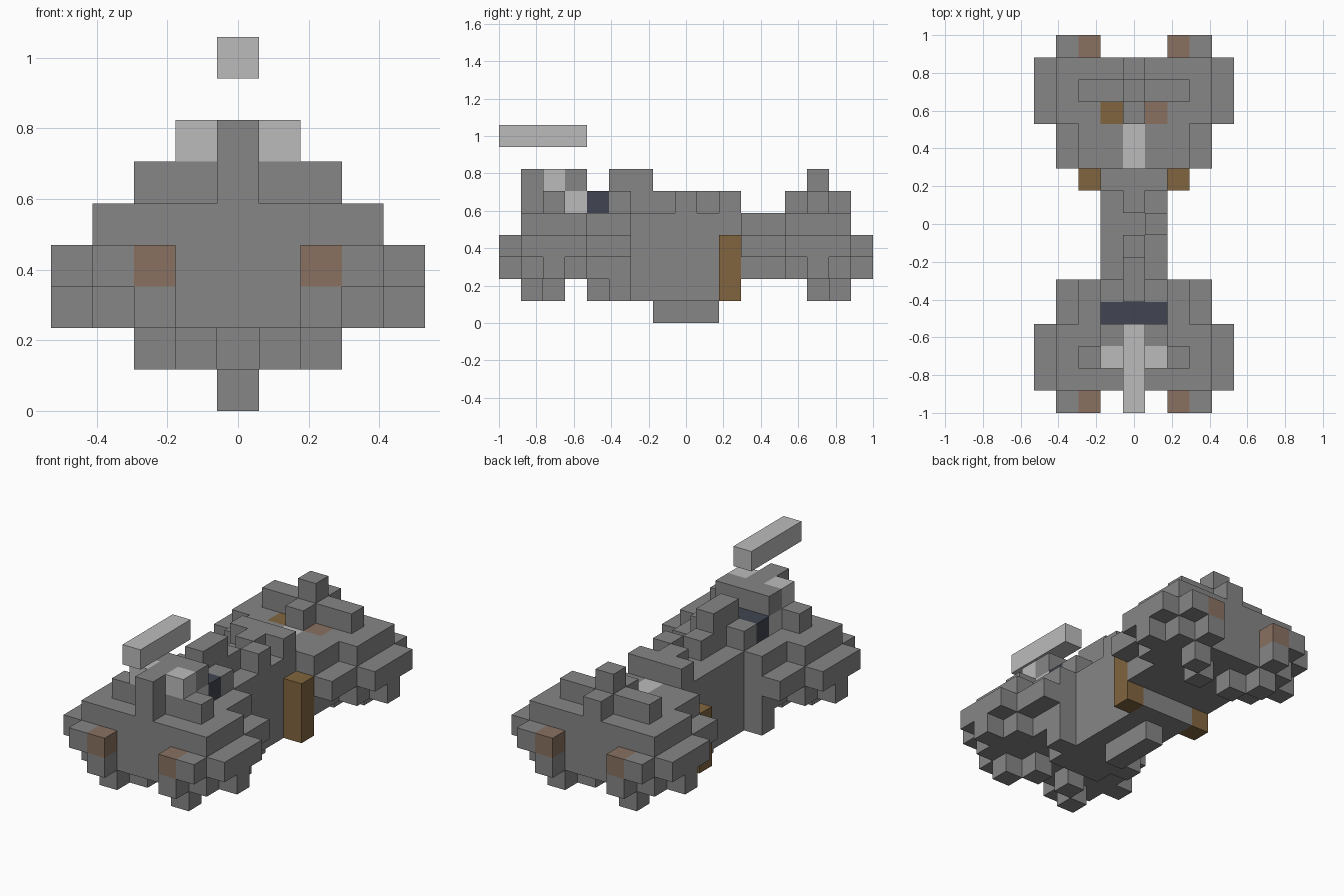
import bpy
import bmesh
from mathutils import Vector

CELL = 2 / 17

cube = bpy.data.objects.get("Cube")
if cube:
    bpy.data.objects.remove(cube, do_unlink=True)


def material(name, rgb):
    mat = bpy.data.materials.new(name)
    mat.use_nodes = True
    mat.diffuse_color = (*rgb, 1)
    shader = mat.node_tree.nodes["Principled BSDF"]
    shader.inputs["Base Color"].default_value = (*rgb, 1)
    shader.inputs["Roughness"].default_value = 0.8
    return mat


grey = material("hull grey", (0.24, 0.24, 0.24))
light = material("light grey", (0.5, 0.5, 0.5))
brown = material("bronze brown", (0.22, 0.13, 0.05))
red = material("dusty red brown", (0.25, 0.165, 0.12))
dark = material("dark glass", (0.052, 0.06, 0.083))

cells = {}   # grid cell -> part name
paint = {}   # part name -> material


def fill(part, mat, x, y, z, mirror=True):
    """Fill a block of cells, inclusive ranges, mirrored left to right."""
    paint[part] = mat
    for i in range(x[0], x[1] + 1):
        for j in range(y[0], y[1] + 1):
            for k in range(z[0], z[1] + 1):
                cells[i, j, k] = part
                if mirror:
                    cells[-i, j, k] = part


# Central hull and keel
fill("hull", grey, (0, 1), (-7, 7), (2, 4))
fill("hull", grey, (0, 1), (-4, 2), (1, 1))
fill("keel", grey, (0, 0), (-1, 1), (0, 0))

# Rounded pods at both ends
for end, s in (("front", -1), ("rear", 1)):
    def span(a, b):
        return tuple(sorted((s * a, s * b)))

    pod = end + "_pod"
    fill(pod, grey, (2, 2), span(3, 7), (2, 4))
    fill(pod, grey, (3, 3), span(5, 7), (4, 4))
    fill(pod, grey, (3, 3), span(3, 7), (3, 3))
    fill(pod, grey, (4, 4), span(5, 7), (3, 3))
    fill(pod, grey, (3, 3), span(5, 7), (2, 2))
    fill(pod, grey, (4, 4), span(6, 6), (2, 2))
    fill(pod, grey, (3, 3), span(8, 8), (3, 3))
    fill(pod, grey, (2, 2), span(8, 8), (2, 2))
    fill(pod, grey, (2, 2), span(7, 7), (1, 1))
    fill(pod, grey, (1, 1), span(6, 6), (1, 1))
    fill(end + "_lamps", red, (2, 2), span(8, 8), (3, 3))
    # Cross shaped top ridge
    ridge = end + "_ridge"
    fill(ridge, grey, (0, 2), span(6, 6), (5, 5))
    fill(ridge, grey, (0, 0), span(5, 7), (5, 5))
    fill(ridge, grey, (0, 0), span(6, 6), (6, 6))

fill("front_pod", grey, (2, 2), (-3, -3), (1, 1))

# Cabin
fill("front_ridge", grey, (0, 0), (-7, -7), (6, 6))
fill("cabin_lights", light, (1, 1), (-6, -6), (6, 6))
fill("cabin_sides", light, (0, 1), (-5, -5), (5, 5))
fill("cabin_roof", grey, (0, 1), (-5, -5), (6, 6))
fill("cabin_window", dark, (0, 1), (-4, -4), (5, 5))

# Irregular spine along the middle
fill("spine", grey, (0, 1), (-3, -3), (5, 5))
fill("spine", grey, (0, 0), (-3, -2), (5, 6))
fill("spine", grey, (0, 0), (-1, -1), (5, 5))
fill("spine", grey, (1, 1), (0, 0), (5, 5), mirror=False)
fill("spine", grey, (0, 0), (1, 1), (5, 5))
fill("spine", grey, (0, 1), (2, 2), (5, 5))

# Side pillars, rear deck panels and floating bar
fill("side_pillars", brown, (2, 2), (2, 2), (1, 3))
fill("deck_strip", light, (0, 0), (3, 4), (4, 4))
fill("deck_panel_left", red, (1, 1), (5, 5), (4, 4), mirror=False)
fill("deck_panel_right", brown, (-1, -1), (5, 5), (4, 4), mirror=False)
fill("floating_bar", light, (0, 0), (-8, -5), (8, 8))

AXES = [Vector((1, 0, 0)), Vector((0, 1, 0)), Vector((0, 0, 1))]


def build(part):
    """Make one object from the exposed faces of the part's cells."""
    bm = bmesh.new()
    for cell, owner in cells.items():
        if owner != part:
            continue
        centre = Vector(cell) + AXES[2] / 2
        for a in range(3):
            for sign in (-1, 1):
                n = AXES[a] * sign
                if tuple(int(c) for c in Vector(cell) + n) in cells:
                    continue
                u = AXES[(a + 1) % 3] / 2
                v = n.cross(u)
                mid = centre + n / 2
                corners = (mid - u - v, mid + u - v, mid + u + v, mid - u + v)
                bm.faces.new([bm.verts.new(c * CELL) for c in corners])
    bmesh.ops.remove_doubles(bm, verts=bm.verts, dist=0.001)
    bmesh.ops.dissolve_limit(bm, angle_limit=0.01, verts=bm.verts, edges=bm.edges)
    mesh = bpy.data.meshes.new(part)
    bm.to_mesh(mesh)
    bm.free()
    mesh.materials.append(paint[part])
    obj = bpy.data.objects.new(part, mesh)
    bpy.context.scene.collection.objects.link(obj)


for name in paint:
    build(name)
